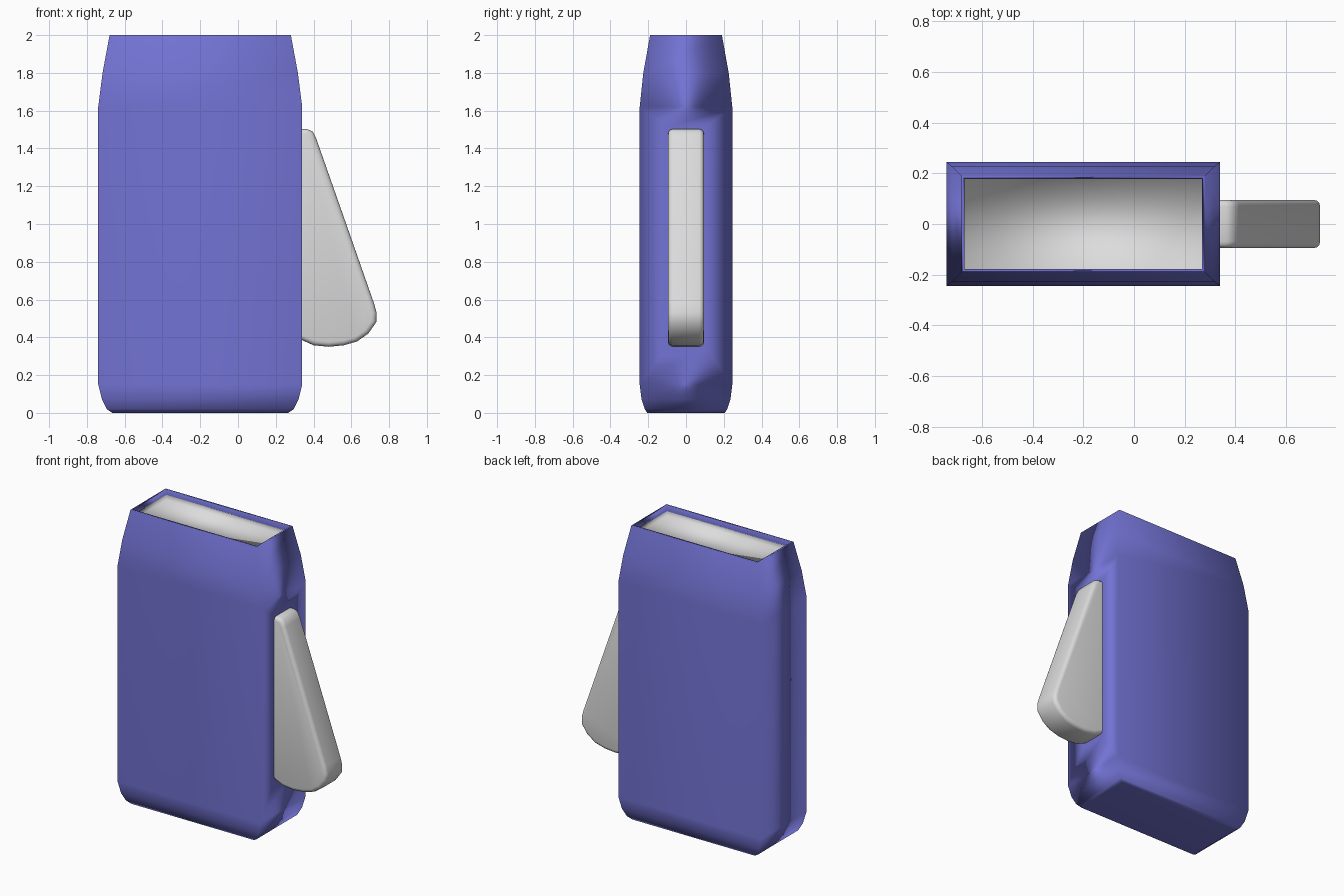
import bpy, bmesh, math

if "Cube" in bpy.data.objects:
    bpy.data.objects.remove(bpy.data.objects["Cube"])

def material(name, rgb):
    m = bpy.data.materials.new(name)
    m.diffuse_color = (*rgb, 1)
    m.use_nodes = True
    m.node_tree.nodes["Principled BSDF"].inputs["Base Color"].default_value = m.diffuse_color
    return m

purple = material("purple", (0.17, 0.17, 0.66))
grey = material("light grey", (0.72, 0.72, 0.72))

def finish(bm, name, mat, angle):
    bmesh.ops.recalc_face_normals(bm, faces=bm.faces)
    me = bpy.data.meshes.new(name)
    bm.to_mesh(me)
    bm.free()
    ob = bpy.data.objects.new(name, me)
    bpy.context.collection.objects.link(ob)
    me.materials.append(mat)
    bpy.ops.object.select_all(action='DESELECT')
    ob.select_set(True)
    bpy.context.view_layer.objects.active = ob
    bpy.ops.object.shade_smooth_by_angle(angle=angle)
    return ob

CX = -0.2

# body: stacked rectangles (half x, half y, z), ending in a lip inside the top
LEVELS = [(0.465, 0.205, 0), (0.495, 0.218, 0.02), (0.52, 0.235, 0.07),
          (0.54, 0.245, 0.15), (0.54, 0.245, 1.62), (0.517, 0.226, 1.8),
          (0.48, 0.19, 2), (0.468, 0.178, 2), (0.468, 0.178, 1.96)]
bm = bmesh.new()
rings = [[bm.verts.new((CX + sx * hx, sy * hy, z))
          for sx, sy in ((-1, -1), (1, -1), (1, 1), (-1, 1))]
         for hx, hy, z in LEVELS]
bm.faces.new(rings[0])
for k, (a, b) in enumerate(zip(rings, rings[1:])):
    for i in range(4):
        j = (i + 1) % 4
        outer = [a[i], a[j], b[j], b[i]]
        if k == 3 and i == 1:
            # right side: flat frame around the lever slot
            inner = [bm.verts.new((CX + 0.54, 0.097 if v.co.y > 0 else -0.097,
                                   1.51 if v.co.z > 1 else 0.36)) for v in outer]
            bm.faces.new(inner)
            for n in range(4):
                m = (n + 1) % 4
                bm.faces.new([outer[n], outer[m], inner[m], inner[n]])
        else:
            bm.faces.new(outer)
body = finish(bm, "body", purple, math.pi)
soft = body.modifiers.new("soft shading", 'WEIGHTED_NORMAL')
soft.mode = 'FACE_AREA'

# grey floor inside the top opening, softly shaded into a low wall
bm = bmesh.new()
low, high = [[bm.verts.new((CX + sx * 0.468, sy * 0.178, z))
              for sx, sy in ((-1, -1), (1, -1), (1, 1), (-1, 1))]
             for z in (1.93, 1.965)]
bm.faces.new(low)
for i in range(4):
    j = (i + 1) % 4
    bm.faces.new([low[j], low[i], high[i], high[j]])
hollow = finish(bm, "top_hollow", grey, math.pi)
if hollow.data.polygons[0].normal.z < 0:
    hollow.data.flip_normals()

# side lever: extruded wedge profile with rounded edges
PROFILE = [(0.3, 1.5), (0.365, 1.503), (0.395, 1.49), (0.415, 1.45),
           (0.58, 0.98), (0.72, 0.58), (0.734, 0.53), (0.732, 0.48), (0.69, 0.42),
           (0.63, 0.378), (0.56, 0.358), (0.48, 0.35), (0.4, 0.358),
           (0.34, 0.385), (0.3, 0.4)]
bm = bmesh.new()
face = bm.faces.new([bm.verts.new((x, -0.095, z)) for x, z in PROFILE])
ext = bmesh.ops.extrude_face_region(bm, geom=[face])
for v in ext["geom"]:
    if isinstance(v, bmesh.types.BMVert):
        v.co.y = 0.095
bmesh.ops.recalc_face_normals(bm, faces=bm.faces)
rim = [e for e in bm.edges if abs(e.verts[0].co.y - e.verts[1].co.y) < 0.01]
bmesh.ops.bevel(bm, geom=rim, offset=0.025, segments=3, profile=0.5, affect='EDGES')
finish(bm, "side_lever", grey, 1.0)
